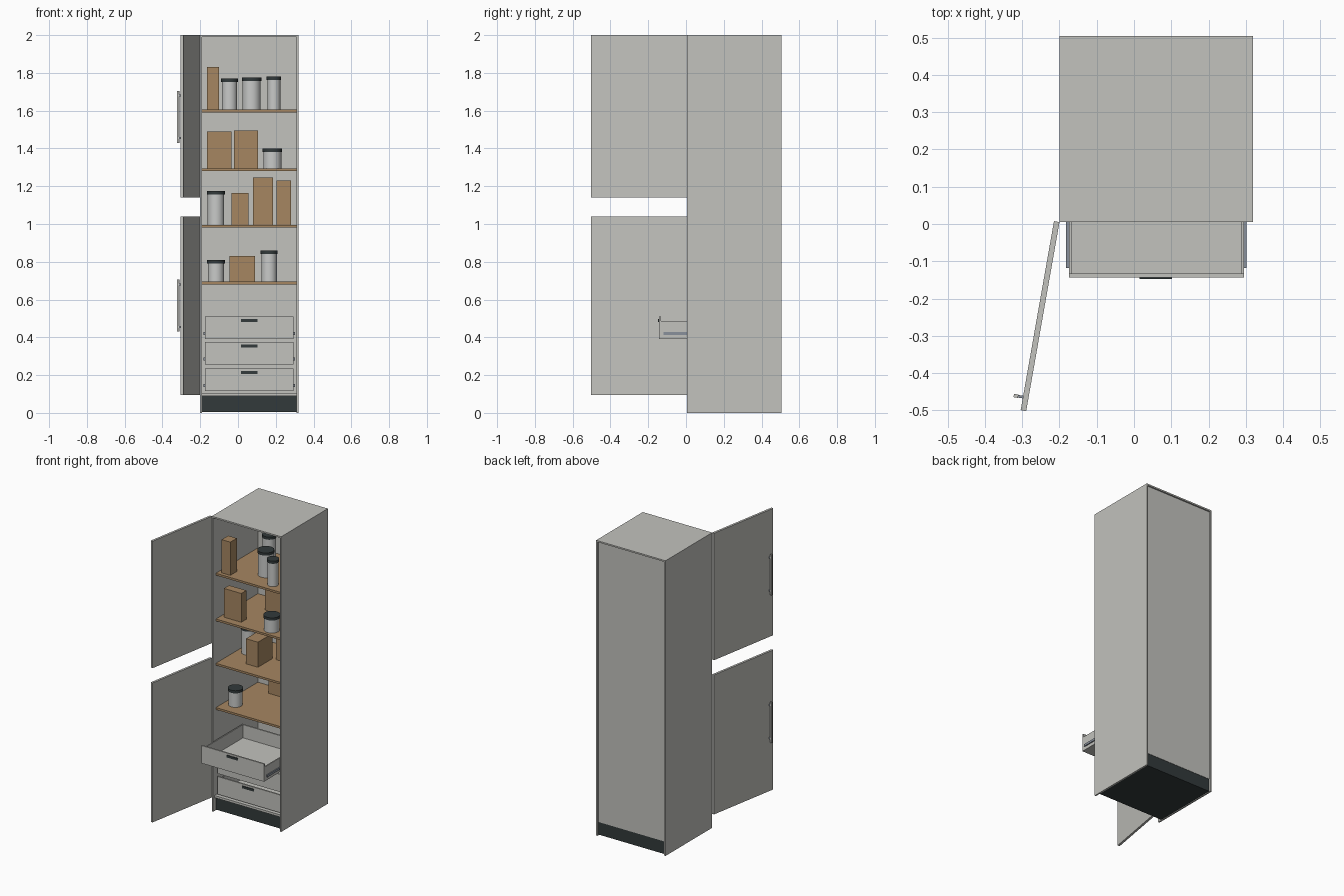
import bpy
import bmesh
import math
from mathutils import Matrix, Vector

cube = bpy.data.objects.get("Cube")
if cube:
    bpy.data.objects.remove(cube)


def material(name, color):
    mat = bpy.data.materials.new(name)
    mat.use_nodes = True
    rgba = (*color, 1)
    mat.diffuse_color = rgba
    mat.node_tree.nodes["Principled BSDF"].inputs["Base Color"].default_value = rgba
    return mat


PANEL = material("light grey panel", (0.54, 0.54, 0.51))
WOOD = material("warm wood", (0.38, 0.24, 0.12))
DARK = material("charcoal", (0.032, 0.042, 0.043))
STEEL = material("steel", (0.25, 0.28, 0.33))
JAR = material("jar grey", (0.58, 0.59, 0.58))


def finish(name, bm, mat, matrix=None):
    mesh = bpy.data.meshes.new(name)
    bm.to_mesh(mesh)
    bm.free()
    mesh.materials.append(mat)
    obj = bpy.data.objects.new(name, mesh)
    bpy.context.collection.objects.link(obj)
    if matrix:
        obj.matrix_world = matrix
    return obj


def box(name, x, y, z, mat, matrix=None):
    """Box given by its (low, high) range on each axis."""
    bm = bmesh.new()
    center = Vector([sum(r) / 2 for r in (x, y, z)])
    size = Vector([r[1] - r[0] for r in (x, y, z)])
    bmesh.ops.create_cube(
        bm, size=1, matrix=Matrix.Translation(center) @ Matrix.Diagonal((*size, 1)))
    return finish(name, bm, mat, matrix)


def cylinder(name, x, y, z, radius, mat):
    bm = bmesh.new()
    bmesh.ops.create_cone(
        bm, cap_ends=True, segments=32, radius1=radius, radius2=radius,
        depth=z[1] - z[0], matrix=Matrix.Translation((x, y, sum(z) / 2)))
    obj = finish(name, bm, mat)
    for poly in obj.data.polygons:
        poly.use_smooth = abs(poly.normal.z) < 0.5


# Carcass
LEFT, RIGHT, FRONT, BACK = -0.2, 0.32, 0.005, 0.505
T = 0.01
INNER = (LEFT + T, RIGHT - T)
box("side_panel_right", (LEFT, LEFT + T), (FRONT, BACK), (0, 2), PANEL)
box("side_panel_left", (RIGHT - T, RIGHT), (FRONT, BACK), (0, 2), PANEL)
box("top_panel", INNER, (FRONT, BACK), (2 - T, 2), PANEL)
box("bottom_panel", INNER, (0.02, 0.49), (0.09, 0.105), PANEL)
box("back_panel", INNER, (0.485, 0.495), (0.09, 2 - T), PANEL)
box("plinth", INNER, (0.035, 0.493), (0.004, 0.09), DARK)

# Shelves
SHELVES = [0.695, 0.995, 1.295, 1.605]
for i, top in enumerate(SHELVES):
    box(f"shelf_{i + 1}", INNER, (0.035, 0.485), (top - 0.014, top), WOOD)


# Drawers, the top one pulled out
def drawer(name, y, z):
    x0, x1 = -0.175, 0.295
    back = y + 0.445
    side_top = z + 0.097
    box(name + "_front", (x0, x1), (y, y + T), (z, z + 0.12), PANEL)
    box(name + "_base", (x0, x1), (y + T, back), (z, z + 0.008), PANEL)
    box(name + "_back", (x0, x1), (back - T, back), (z, side_top), PANEL)
    for side, a, rail in (("right", x0, x0 - 0.007), ("left", x1 - 0.008, x1)):
        box(f"{name}_side_{side}", (a, a + 0.008), (y + T, back), (z, side_top), PANEL)
        box(f"{name}_rail_{side}", (rail, rail + 0.007),
            (y + 0.025, back), (z + 0.022, z + 0.037), STEEL)
    box(name + "_grip", (0.015, 0.102), (y - 0.004, y), (z + 0.092, z + 0.108), DARK)


drawer("drawer_bottom", 0.028, 0.115)
drawer("drawer_middle", 0.028, 0.255)
drawer("drawer_top", -0.143, 0.39)

# Open doors with bar handles, hinged on the right side of the cabinet
HINGE = Matrix.Translation((LEFT, FRONT, 0)) @ Matrix.Rotation(math.radians(-10), 4, "Z")
for name, z, low in (("upper", (1.14, 2), 1.43), ("lower", (0.095, 1.04), 0.43)):
    box(f"{name}_door", (-0.015, 0), (-0.515, 0), z, PANEL, HINGE)
    box(f"{name}_handle_bar", (-0.04, -0.028), (-0.484, -0.475),
        (low, low + 0.275), PANEL, HINGE)
    for i, post in enumerate((low + 0.025, low + 0.25)):
        box(f"{name}_handle_post_{i + 1}", (-0.029, -0.014), (-0.483, -0.476),
            (post - 0.005, post + 0.005), STEEL, HINGE)

# Food boxes: shelf, x range, y range, top height
BOXES = [
    (3, (-0.165, -0.1), (0.06, 0.13), 1.83),
    (2, (-0.165, -0.035), (0.085, 0.14), 1.49),
    (2, (-0.02, 0.105), (0.315, 0.38), 1.495),
    (1, (-0.035, 0.055), (0.135, 0.29), 1.165),
    (1, (0.08, 0.185), (0.29, 0.36), 1.245),
    (1, (0.205, 0.28), (0.25, 0.34), 1.23),
    (0, (-0.045, 0.09), (0.39, 0.45), 0.83),
]
for i, (shelf, x, y, top) in enumerate(BOXES):
    box(f"food_box_{i + 1}", x, y, (SHELVES[shelf], top), WOOD)

# Storage jars: shelf, x, y, lid radius, top height
JARS = [
    (3, -0.045, 0.4, 0.045, 1.77),
    (3, 0.072, 0.195, 0.052, 1.775),
    (3, 0.19, 0.103, 0.038, 1.78),
    (2, 0.182, 0.103, 0.052, 1.4),
    (1, -0.117, 0.28, 0.048, 1.175),
    (0, -0.117, 0.14, 0.047, 0.81),
    (0, 0.165, 0.34, 0.045, 0.86),
]
for i, (shelf, x, y, r, top) in enumerate(JARS):
    cylinder(f"jar_{i + 1}", x, y, (SHELVES[shelf], top - 0.018), r - 0.004, JAR)
    cylinder(f"jar_lid_{i + 1}", x, y, (top - 0.018, top), r, DARK)
